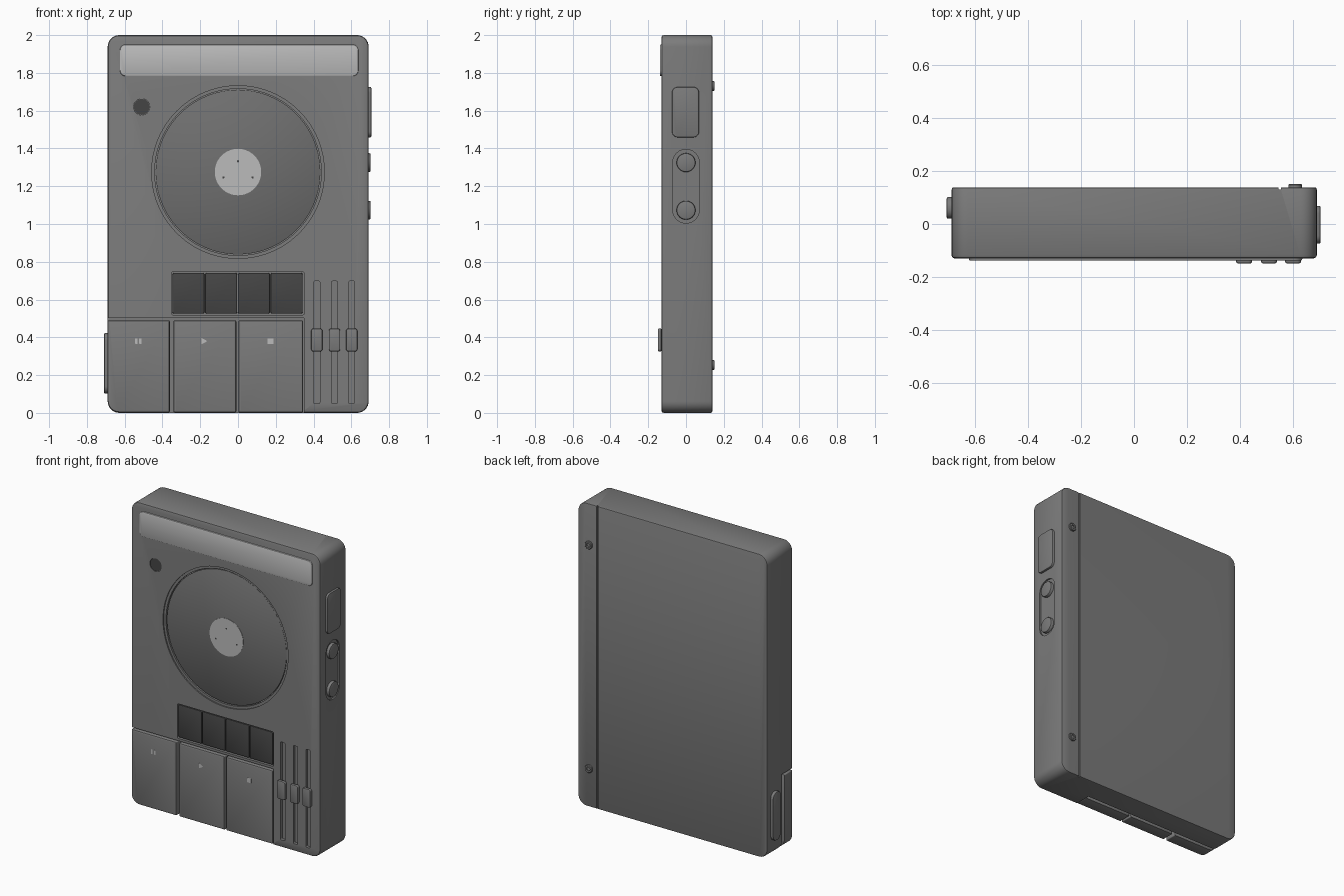
import bpy, bmesh
from math import sin, cos, pi

if "Cube" in bpy.data.objects:
    bpy.data.objects.remove(bpy.data.objects["Cube"])


def material(name, v):
    m = bpy.data.materials.new(name)
    m.diffuse_color = (v, v, v, 1)
    m.use_nodes = True
    m.node_tree.nodes["Principled BSDF"].inputs["Base Color"].default_value = m.diffuse_color
    return m


BODY = material("body_grey", 0.2)
DARK = material("dark_grey", 0.06)
DISC = material("disc_grey", 0.16)
LIGHT = material("light_grey", 0.5)


def loft(name, axis, rings, mat=BODY):
    """Skin rings of (u, v) points at depth w; u,v lie across the axis ('x' or 'y')."""
    bm = bmesh.new()
    rows = []
    for pts, w in rings:
        rows.append([bm.verts.new((w, u, v) if axis == 'x' else (u, w, v)) for u, v in pts])
    n = len(rows[0])
    for a, b in zip(rows, rows[1:]):
        for i in range(n):
            j = (i + 1) % n
            bm.faces.new((a[i], a[j], b[j], b[i]))
    bm.faces.new(rows[0])
    bm.faces.new(rows[-1])
    bmesh.ops.recalc_face_normals(bm, faces=bm.faces)
    me = bpy.data.meshes.new(name)
    bm.to_mesh(me)
    bm.free()
    ob = bpy.data.objects.new(name, me)
    bpy.context.collection.objects.link(ob)
    me.materials.append(mat)
    smooth(ob)
    return ob


def smooth(ob):
    bpy.ops.object.select_all(action='DESELECT')
    ob.select_set(True)
    bpy.context.view_layer.objects.active = ob
    bpy.ops.object.shade_smooth_by_angle(angle=0.6)


def rounded(u0, u1, v0, v1, radii, inset=0.0, seg=8):
    """Rounded rectangle; radii order: bottom-left, bottom-right, top-right, top-left."""
    u0, u1, v0, v1 = u0 + inset, u1 - inset, v0 + inset, v1 - inset
    pts = []
    for k, (u, v, su, sv) in enumerate([(u0, v0, 1, 1), (u1, v0, -1, 1), (u1, v1, -1, -1), (u0, v1, 1, -1)]):
        r = max(radii[k] - inset, 0.001)
        for i in range(seg + 1):
            t = pi + k * pi / 2 + i * pi / 2 / seg
            pts.append((u + su * r + r * cos(t), v + sv * r + r * sin(t)))
    return pts


def plate(name, axis, u, v, w, r=0.002, bevel=0.0, back_bevel=0.0, mat=BODY):
    """Rounded slab from depth w[0] to w[1]; bevel rounds the w[1] rim."""
    radii = r if isinstance(r, tuple) else (r,) * 4
    s = 1 if w[1] > w[0] else -1
    rect = lambda b: rounded(*u, *v, radii, b)
    rings = []
    if back_bevel:
        b = back_bevel
        rings += [(rect(b), w[0]), (rect(b * .3), w[0] + s * b * .3)]
    rings.append((rect(0), w[0] + s * back_bevel))
    rings.append((rect(0), w[1] - s * bevel))
    if bevel:
        rings += [(rect(bevel * .3), w[1] - s * bevel * .3), (rect(bevel), w[1])]
    return loft(name, axis, rings, mat)


def turned(name, axis, c, profile, n=32, mat=BODY):
    """Round part about the axis from (radius, depth) pairs."""
    rings = [([(c[0] + r * cos(2 * pi * i / n), c[1] + r * sin(2 * pi * i / n)) for i in range(n)], w)
             for r, w in profile]
    return loft(name, axis, rings, mat)


def cut(target, cutter):
    m = target.modifiers.new("cut", 'BOOLEAN')
    m.operation, m.solver, m.object = 'DIFFERENCE', 'EXACT', cutter
    bpy.context.view_layer.objects.active = target
    bpy.ops.object.modifier_apply(modifier=m.name)
    bpy.data.objects.remove(cutter)


X0, X1, F, B = -0.69, 0.692, -0.13, 0.139
DC = (0, 1.275)                      # disc centre
SLIDERS = (0.417, 0.511, 0.602)

# main case with its bays, wells and slots
case = plate("case", 'y', (X0, X1), (0, 2), (B, F), 0.062, 0.012, 0.008)
cut(case, plate("c", 'y', (-0.8, 0.35), (-0.1, 0.503), (-0.3, -0.015)))
cut(case, plate("c", 'y', (-0.352, 0.35), (0.519, 0.747), (-0.3, -0.112), 0.008))
cut(case, turned("c", 'y', DC, [(0.457, -0.3), (0.457, -0.122)], 96))
cut(case, turned("c", 'y', DC, [(0.441, -0.3), (0.441, -0.108)], 96))
cut(case, turned("c", 'y', (-0.51, 1.62), [(0.043, -0.3), (0.043, -0.122)]))
for x in SLIDERS:
    cut(case, plate("c", 'y', (x - .016, x + .016), (0.05, 0.697), (-0.3, -0.11), 0.006))
cut(case, plate("c", 'x', (-0.07, 0.07), (1.005, 1.395), (0.8, 0.682), 0.069))
cut(case, plate("c", 'y', (0.547, 0.556), (-0.1, 2.1), (0.3, 0.13)))
smooth(case)

# display window and sensor
plate("display", 'y', (-0.625, 0.637), (1.783, 1.95), (-0.125, -0.138), 0.03, 0.005, mat=LIGHT)
turned("sensor", 'y', (-0.51, 1.62), [(0.042, -0.115), (0.042, -0.127)], mat=DARK)

# disc with centre label and three pips
turned("disc", 'y', DC, [(0.436, -0.1), (0.436, -0.117), (0.433, -0.119)], 96, DISC)
turned("disc_label", 'y', DC, [(0.123, -0.115), (0.123, -0.121)], 64, LIGHT)
for k in range(3):
    a = pi / 2 + k * 2 * pi / 3
    turned(f"label_pip_{k}", 'y', (0.087 * cos(a) * 1.02, 1.275 + 0.057 * sin(a)),
           [(0.006, -0.118), (0.006, -0.122)], 12, DARK)

# four square pads
for k in range(4):
    x = -0.347 + k * 0.1733
    plate(f"pad_{k}", 'y', (x, x + 0.169), (0.525, 0.741), (-0.105, -0.127), 0.01, 0.005, mat=DARK)

# three large keys, open gap behind, each with a small symbol
for k, (a, b) in enumerate([(X0, -0.361), (-0.341, -0.009), (0.002, 0.345)]):
    plate(f"key_{k}", 'y', (a, b), (0.003, 0.489), (-0.042, F),
          (0.06 if k == 0 else 0.006, 0.006, 0.006, 0.006), 0.01, 0.004)
for k, x in enumerate((-0.538, -0.517)):
    plate(f"pause_bar_{k}", 'y', (x - .006, x + .006), (0.365, 0.395), (-0.128, -0.131), mat=LIGHT)
loft("play_mark", 'y', [([(-0.193, .363), (-0.162, .38), (-0.193, .397)], w) for w in (-0.128, -0.131)], LIGHT)
plate("stop_mark", 'y', (0.157, 0.188), (0.365, 0.395), (-0.128, -0.131), mat=LIGHT)

# slider knobs
for k, x in enumerate(SLIDERS):
    plate(f"slider_stem_{k}", 'y', (x - .01, x + .01), (0.35, 0.42), (-0.105, -0.132))
    plate(f"slider_knob_{k}", 'y', (x - .03, x + .03), (0.325, 0.447), (-0.131, -0.149), 0.014, 0.006, 0.002)

# side buttons: large and round pair on the right, bar on the left
plate("right_button", 'x', (-0.074, 0.069), (1.459, 1.725), (0.68, 0.706), 0.03, 0.005)
for k, z in enumerate((1.325, 1.073)):
    turned(f"round_button_{k}", 'x', (0, z), [(0.05, 0.675), (0.05, 0.696), (0.048, 0.7), (0.043, 0.702)], 40)
plate("left_button", 'x', (0.02, 0.102), (0.103, 0.422), (-0.68, -0.709), 0.038, 0.005)

# socket screws on the back strip
for k, z in enumerate((0.253, 1.73)):
    turned(f"back_screw_{k}", 'y', (0.61, z),
           [(0.026, 0.13), (0.026, 0.148), (0.023, 0.151), (0.013, 0.151), (0.013, 0.142)], 24)
